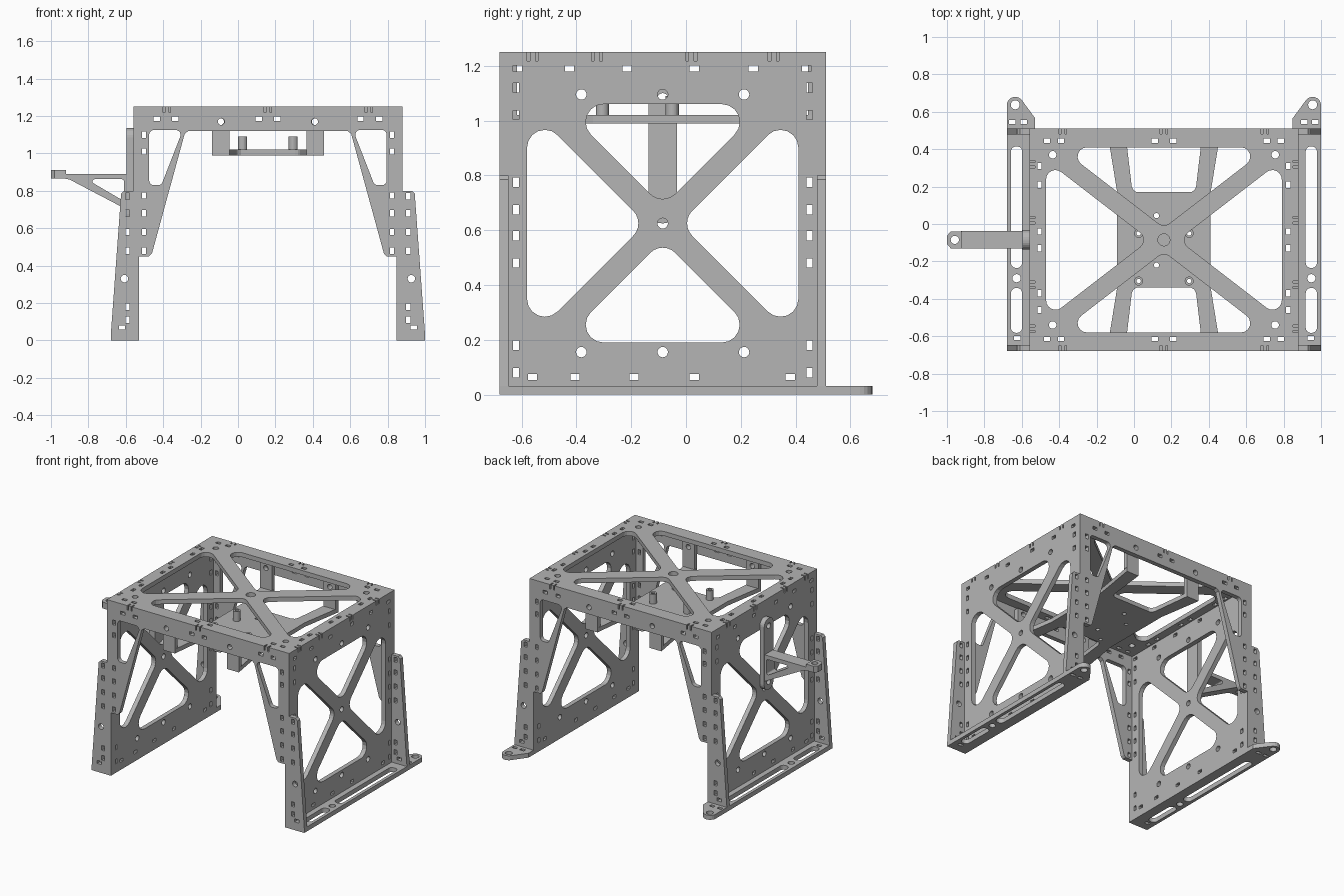
import bpy
from math import sin, cos, tan, pi
from mathutils import Vector, Matrix

cube = bpy.data.objects.get("Cube")
if cube:
    bpy.data.objects.remove(cube)

grey = bpy.data.materials.new("plain_grey")
grey.use_nodes = True
grey.diffuse_color = (0.46, 0.46, 0.46, 1)
grey.node_tree.nodes["Principled BSDF"].inputs["Base Color"].default_value = grey.diffuse_color

CX, CY = 0.16, -0.085       # centre of the frame
T = 0.032                   # sheet thickness
X0, X1 = -0.56, 0.88        # outer faces of the side panels
Y0, Y1 = -0.68, 0.51        # outer faces of the front and back frames
TOP = 1.25

# Local sheet axes mapped to world axes
PLANES = {
    "XY": Matrix(((1, 0, 0), (0, 1, 0), (0, 0, 1))),
    "XZ": Matrix(((1, 0, 0), (0, 0, -1), (0, 1, 0))),
    "YZ": Matrix(((0, 0, 1), (1, 0, 0), (0, 1, 0))),
}


def rounded(points, radius, steps=6):
    """Fillet every corner of a polygon."""
    out, n = [], len(points)
    for i in range(n):
        p = Vector(points[i])
        a = (Vector(points[i - 1]) - p).normalized()
        b = (Vector(points[(i + 1) % n]) - p).normalized()
        half = a.angle(b) / 2
        centre = p + (a + b).normalized() * radius / sin(half)
        start = p + a * radius / tan(half) - centre
        end = p + b * radius / tan(half) - centre
        sweep = start.angle_signed(end)
        for k in range(steps + 1):
            t = -sweep * k / steps
            out.append(centre + Vector((start.x * cos(t) - start.y * sin(t),
                                        start.x * sin(t) + start.y * cos(t))))
    return out


def circle(x, y, r, n=20):
    return [(x + r * cos(2 * pi * k / n), y + r * sin(2 * pi * k / n)) for k in range(n)]


def box(x, y, w, h):
    w, h = w / 2, h / 2
    return [(x - w, y - h), (x + w, y - h), (x + w, y + h), (x - w, y + h)]


def tall(x, ys):
    return [box(x, y, 0.022, 0.034) for y in ys]


def wide(xs, y):
    return [box(x, y, 0.034, 0.022) for x in xs]


def flip(points, centre=CX):
    return [(2 * centre - p[0], p[1]) for p in points]


def both(shapes, centre=CX):
    return shapes + [flip(s, centre) for s in shapes]


def notched(p, q, places):
    """Edge from p to q with pairs of narrow joint notches."""
    p, q = Vector(p), Vector(q)
    d = (q - p).normalized()
    inward = Vector((-d.y, d.x)) * 0.03
    out = [p]
    for s in places:
        for off in (-0.015, 0.015):
            a, b = p + d * (s + off - 0.005), p + d * (s + off + 0.005)
            out += [a, a + inward, b + inward, b]
    return out


def sheet(name, plane, outline, holes, low, high):
    """Flat plate with holes, spanning low to high along the third axis."""
    curve = bpy.data.curves.new(name, "CURVE")
    curve.dimensions, curve.fill_mode = "2D", "BOTH"
    curve.extrude = (high - low) / 2
    for loop in [outline] + holes:
        spline = curve.splines.new("POLY")
        spline.points.add(len(loop) - 1)
        for pt, co in zip(spline.points, loop):
            pt.co = (co[0], co[1], 0, 1)
        spline.use_cyclic_u = True
    temp = bpy.data.objects.new(name + "_curve", curve)
    bpy.context.collection.objects.link(temp)
    graph = bpy.context.evaluated_depsgraph_get()
    mesh = bpy.data.meshes.new_from_object(temp.evaluated_get(graph))
    bpy.data.objects.remove(temp)
    mid = (low + high) / 2
    shift = Matrix.Translation((0, 0, -mid if plane == "XZ" else mid))
    mesh.transform(PLANES[plane].to_4x4() @ shift)
    mesh.materials.clear()
    mesh.materials.append(grey)
    for poly in mesh.polygons:
        poly.use_smooth = False
    obj = bpy.data.objects.new(name, mesh)
    bpy.context.collection.objects.link(obj)
    return obj


def cross_windows(cx, cy, hx, hy, ax, ay, slope, r):
    """Four triangular windows that leave an X of diagonal bars."""
    out = []
    for s in (-1, 1):
        h, w = (hx - ax) * slope, (hy - ay) / slope
        out.append(rounded([(cx + s * ax, cy), (cx + s * hx, cy + h), (cx + s * hx, cy - h)], r))
        out.append(rounded([(cx, cy + s * ay), (cx + w, cy + s * hy), (cx - w, cy + s * hy)], r))
    return out


# Top panel
joints_x, joints_y = (0.18, 0.72, 1.26), (0.12, 0.355, 0.7, 1.0)
outline = (notched((X0, Y0), (X1, Y0), joints_x) + notched((X1, Y0), (X1, Y1), joints_y)
           + notched((X1, Y1), (X0, Y1), joints_x)
           + notched((X0, Y1), (X0, Y0), [Y1 - Y0 - j for j in reversed(joints_y)]))
holes = cross_windows(CX, CY, 0.63, 0.495, 0.078, 0.065, 0.77, 0.05)
holes.append(circle(CX, CY, 0.032))
for sy in (-1, 1):
    holes += both([circle(CX - 0.595, CY + sy * 0.455, 0.02)])
    holes += both(wide((-0.465, -0.39, 0.11), CY + sy * 0.53))
holes += both(tall(-0.505, (0.31, 0.21, -0.04, -0.13, -0.37, -0.46)))
sheet("top_panel", "XY", outline, holes, TOP - T, TOP)

# Side panels with diagonal bracing
ZC = 0.625
holes = cross_windows(CY, ZC, 0.495, 0.435, 0.062, 0.062, 1.0, 0.065)
holes.append(circle(CY, ZC, 0.019))
for dz in (-0.47, 0.47):
    holes += [circle(CY + dy, ZC + dz, 0.019) for dy in (-0.297, 0, 0.297)]
holes += both(tall(-0.62, (1.12, 1.02, 0.775, 0.675, 0.58, 0.48, 0.18, 0.08)), CY)
holes += wide((-0.615, -0.425, -0.215, 0.03, 0.245, 0.44), 1.19)
holes += wide((-0.56, -0.405, -0.19, 0.03, 0.38), 0.065)
panel = box(CY, (TOP - T) / 2, Y1 - Y0 - 2 * T, TOP - T)
for name, x in (("right_side_panel", X0), ("left_side_panel", X1 - T)):
    sheet(name, "YZ", panel, holes, x, x + T)

# Front and back portal frames
half = [(X0, TOP - T), (X0, 0.8), (X0 + T, 0.8), (X0 + T, 0.45),
        (-0.475, 0.45), (-0.46, 0.465), (-0.285, 1.105), (-0.265, 1.12)]
portal = half + flip(half)[::-1]
window = rounded([(-0.475, 1.125), (-0.295, 1.125), (-0.41, 0.83), (-0.475, 0.83)], 0.026)
portal_holes = both([window, circle(-0.09, 1.17, 0.018)]
                    + tall(-0.503, (1.1, 1.01, 0.775, 0.68, 0.58, 0.48))
                    + wide((-0.435, -0.335, 0.11), 1.185))

# Outer leg plates, standing on the feet
leg = [(-0.68, T), (X0 + T, T), (X0 + T, 0.8), (-0.61, 0.8), (-0.625, 0.785)]
leg_holes = [circle(-0.607, 0.33, 0.02)] + tall(-0.59, (0.77, 0.68, 0.58, 0.48, 0.18, 0.11))
leg_holes += wide((-0.62,), 0.07)
for end, y in (("front", Y0), ("back", Y1 - T)):
    sheet(end + "_portal_frame", "XZ", portal, portal_holes, y, y + T)
    sheet(end + "_right_leg", "XZ", leg, leg_holes, y, y + T)
    sheet(end + "_left_leg", "XZ", flip(leg), [flip(h) for h in leg_holes], y, y + T)

# Foot strips with rear mounting ears
inner = X0 + T
foot = [(-0.68, Y0), (inner, Y0), (inner, Y0 + T), (X0, Y0 + T), (X0, Y1 - T), (inner, Y1 - T),
        (inner, 0.565)]
foot += [(-0.635 + 0.045 * cos(t), 0.635 + 0.045 * sin(t)) for t in [0.5 + k * 0.33 for k in range(9)]]
foot_holes = [rounded(box(-0.628, 0.09, 0.06, 0.65), 0.028),
              rounded(box(-0.628, -0.462, 0.06, 0.24), 0.028),
              circle(-0.628, -0.29, 0.022), circle(-0.635, 0.637, 0.024)]
foot_holes += wide((-0.65, -0.59), 0.545) + wide((-0.625,), -0.61)
sheet("right_foot", "XY", foot, foot_holes, 0, T)
sheet("left_foot", "XY", flip(foot), [flip(h) for h in foot_holes], 0, T)

# Hanging tray with four arms and bent-up tabs
arm_end = Y1 - T - CY
quarter = [(0.25, 0.255), (0.30, arm_end), (0.205, arm_end), (0.172, 0.285), (0.162, 0.265), (0.145, 0.255)]
back = quarter + [(-x, y) for x, y in reversed(quarter)]
tray = [(CX + x, CY + y) for x, y in back] + [(CX - x, CY - y) for x, y in back]
studs = [(CX + sx * 0.135, y) for sx in (-1, 1) for y in (-0.05, -0.305)]
tray_holes = [circle(x, y, 0.012, 12) for x, y in studs]
tray_holes += [circle(0.12, y, 0.014) for y in (0.045, -0.22)]
sheet("tray", "XY", tray, tray_holes, 0.99, 1.02)
for i, (x, y) in enumerate(studs):
    sheet(f"tray_stud_{i + 1}", "XY", circle(x, y, 0.024), [circle(x, y, 0.012, 12)], 1.02, 1.09)
for end, y in (("front", Y0 + T), ("back", Y1 - 2 * T)):
    for side, x in (("right", CX - 0.2525), ("left", CX + 0.2525)):
        sheet(f"{end}_{side}_tray_tab", "XZ", box(x, 1.11, 0.095, 0.18),
              [circle(x, 1.17, 0.018)], y, y + T)

# Side bracket: wall plate, braced arm and hexagonal tip
plate = rounded(box(CY, 0.88, 0.105, 0.51), 0.05)
sheet("bracket_plate", "YZ", plate, [circle(CY, z, 0.02) for z in (0.68, 1.08)], X0 - 0.035, X0)
wall = X0 - 0.035
arm = [(-0.925, 0.89), (-0.925, 0.865), (-0.9, 0.86), (wall, 0.70), (wall, 0.89)]
gap = rounded([(-0.81, 0.862), (wall - 0.015, 0.745), (wall - 0.015, 0.862)], 0.012)
sheet("bracket_arm", "XZ", arm, [gap], CY - 0.047, CY + 0.047)
tip = [(-0.98, CY - 0.045), (-0.92, CY - 0.045), (-0.92, CY + 0.045), (-0.98, CY + 0.045),
       (-1.0, CY + 0.022), (-1.0, CY - 0.022)]
sheet("bracket_tip", "XY", tip, [circle(-0.958, CY, 0.022)], 0.865, 0.91)
